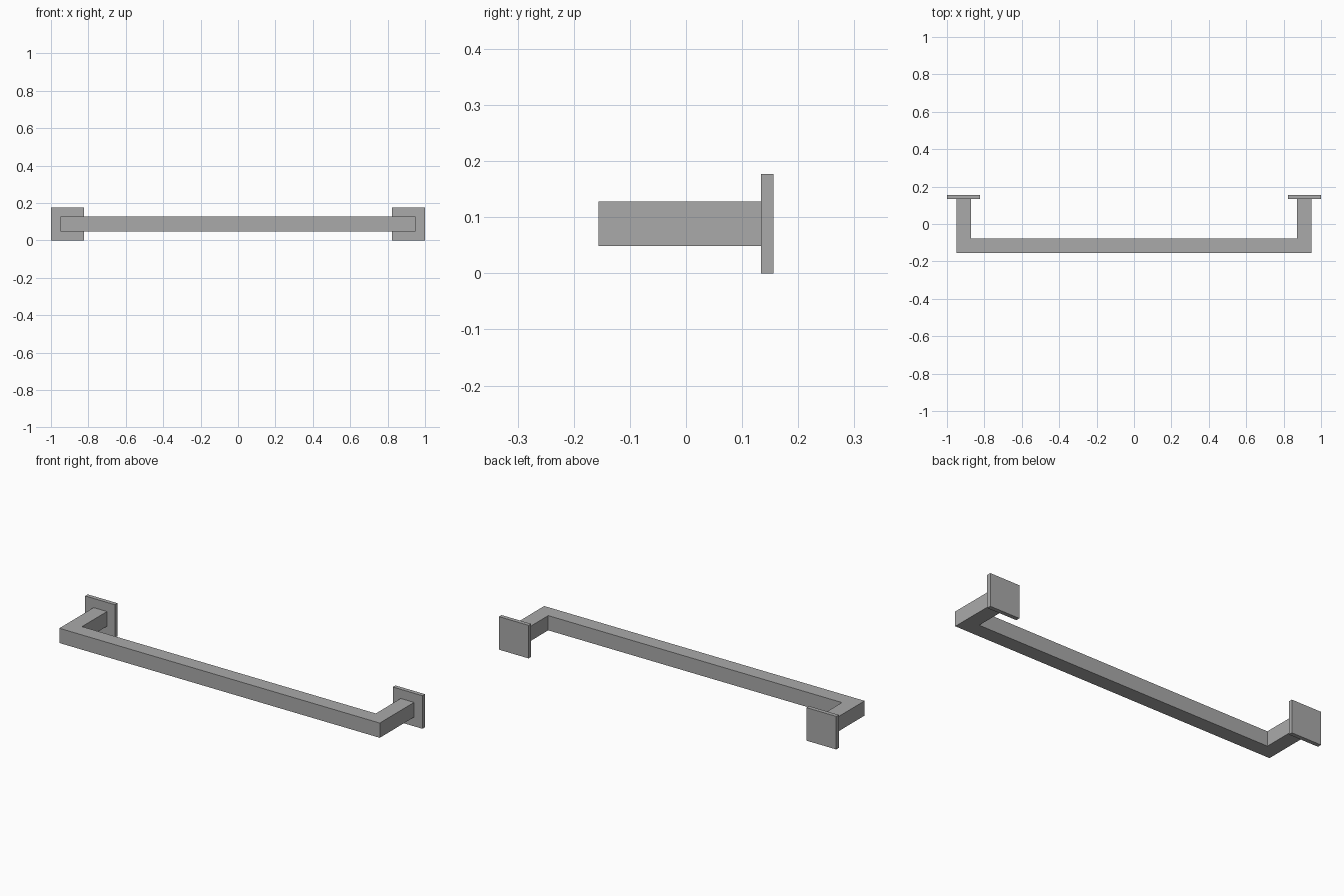
import bpy
import bmesh

cube = bpy.data.objects.get("Cube")
if cube:
    bpy.data.objects.remove(cube, do_unlink=True)

# Brushed grey metal
metal = bpy.data.materials.new("grey_metal")
metal.use_nodes = True
grey = (0.4, 0.4, 0.4, 1)
metal.diffuse_color = grey
metal.node_tree.nodes["Principled BSDF"].inputs["Base Color"].default_value = grey


def extrude_profile(name, points, z0, z1):
    """Extrude a closed outline in the xy plane from z0 up to z1."""
    bm = bmesh.new()
    face = bm.faces.new([bm.verts.new((x, y, z0)) for x, y in points])
    result = bmesh.ops.extrude_face_region(bm, geom=[face])
    top = [v for v in result["geom"] if isinstance(v, bmesh.types.BMVert)]
    bmesh.ops.translate(bm, verts=top, vec=(0, 0, z1 - z0))
    bmesh.ops.recalc_face_normals(bm, faces=bm.faces)
    mesh = bpy.data.meshes.new(name)
    bm.to_mesh(mesh)
    bm.free()
    mesh.materials.append(metal)
    obj = bpy.data.objects.new(name, mesh)
    bpy.context.collection.objects.link(obj)
    return obj


FRONT, WALL, BACK = -0.156, 0.134, 0.156
OUTER, THICK = 0.95, 0.079
inner = OUTER - THICK

# Square rail with both arms returning to the wall
half = [(inner, FRONT + THICK), (inner, WALL), (OUTER, WALL), (OUTER, FRONT)]
rail = half + [(-x, y) for x, y in reversed(half)]
extrude_profile("rail", rail, 0.049, 0.128)

# Square wall plates
for name, side in (("left_wall_plate", 1), ("right_wall_plate", -1)):
    a, b = side * 0.824, side
    extrude_profile(name, [(a, WALL), (b, WALL), (b, BACK), (a, BACK)], 0, 0.177)
